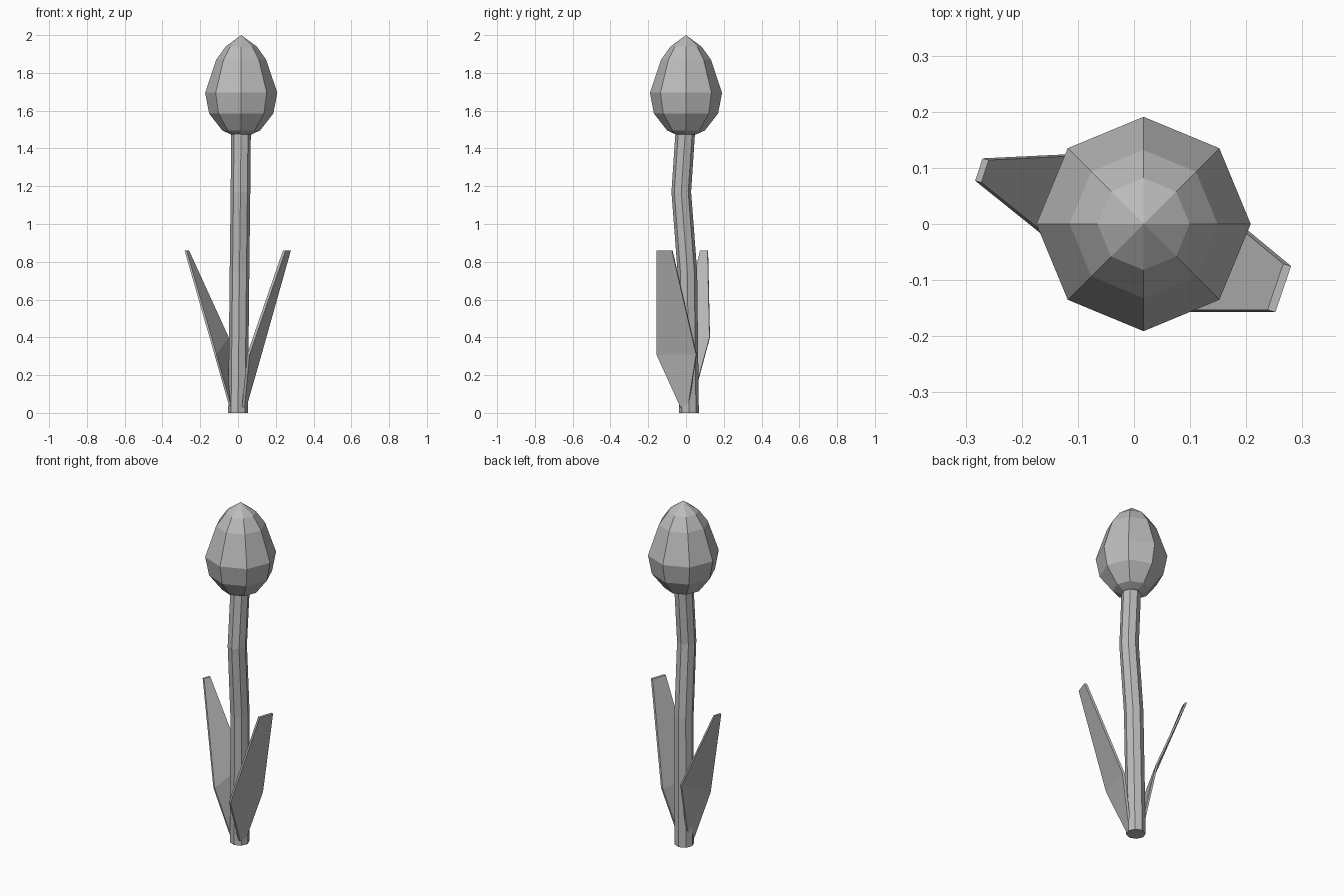
import bpy
import bmesh
from math import cos, sin, tau
from mathutils import Vector

cube = bpy.data.objects.get("Cube")
if cube:
    bpy.data.objects.remove(cube, do_unlink=True)

# One plain grey for the whole flower
grey = bpy.data.materials.new("plain grey")
grey.use_nodes = True
color = (0.5, 0.5, 0.5, 1)
grey.diffuse_color = color
grey.node_tree.nodes["Principled BSDF"].inputs["Base Color"].default_value = color


def finish(name, bm):
    bmesh.ops.recalc_face_normals(bm, faces=bm.faces)
    mesh = bpy.data.meshes.new(name)
    bm.to_mesh(mesh)
    bm.free()
    mesh.materials.append(grey)
    obj = bpy.data.objects.new(name, mesh)
    bpy.context.collection.objects.link(obj)
    return obj


def loft(name, rings, sides=8, tip=None):
    """Skin circular rings given as (x, y, z, radius), with an optional point on top."""
    bm = bmesh.new()
    loops = [[bm.verts.new((x + r * cos(tau * i / sides), y + r * sin(tau * i / sides), z))
              for i in range(sides)] for x, y, z, r in rings]
    for low, high in zip(loops, loops[1:]):
        for i in range(sides):
            j = (i + 1) % sides
            bm.faces.new((low[i], low[j], high[j], high[i]))
    bm.faces.new(loops[0][::-1])
    if tip:
        point = bm.verts.new(tip)
        for i in range(sides):
            bm.faces.new((loops[-1][i], loops[-1][(i + 1) % sides], point))
    else:
        bm.faces.new(loops[-1])
    return finish(name, bm)


def leaf(name, front_edge, back_edge, inward):
    """Thin blade between two edges of base, middle and tip points."""
    bm = bmesh.new()
    pairs = [[bm.verts.new(p) for p in pair] for pair in zip(front_edge, back_edge)]
    faces = [bm.faces.new((a[0], a[1], b[1], b[0])) for a, b in zip(pairs, pairs[1:])]
    result = bmesh.ops.extrude_face_region(bm, geom=faces, use_keep_orig=True)
    moved = [g for g in result["geom"] if isinstance(g, bmesh.types.BMVert)]
    bmesh.ops.translate(bm, verts=moved, vec=Vector(inward))
    return finish(name, bm)


# Gently bent stem
loft("stem", [(0, 0.016, 0, 0.052), (0.008, 0.007, 0.75, 0.052),
              (0.013, -0.025, 1.17, 0.052), (0.016, -0.003, 1.5, 0.052)])

# Closed flower bud
profile = [(1.475, 0.056), (1.495, 0.1), (1.585, 0.17),
           (1.695, 0.191), (1.87, 0.132), (1.94, 0.082)]
loft("flower_bud", [(0.017, 0, z, r) for z, r in profile], tip=(0.017, 0, 2))

# Two blades leaning outwards
leaf("left_leaf",
     [(0.035, -0.03, 0.03), (0.062, -0.157, 0.31), (0.252, -0.157, 0.86)],
     [(0.045, 0.01, 0.03), (0.125, 0.053, 0.31), (0.28, -0.075, 0.86)],
     (-0.014, 0.004, 0))
leaf("right_leaf",
     [(-0.048, -0.01, 0.04), (-0.125, -0.05, 0.31), (-0.283, 0.077, 0.86)],
     [(-0.038, 0.03, 0.04), (-0.06, 0.127, 0.4), (-0.27, 0.117, 0.86)],
     (0.011, -0.003, 0))
